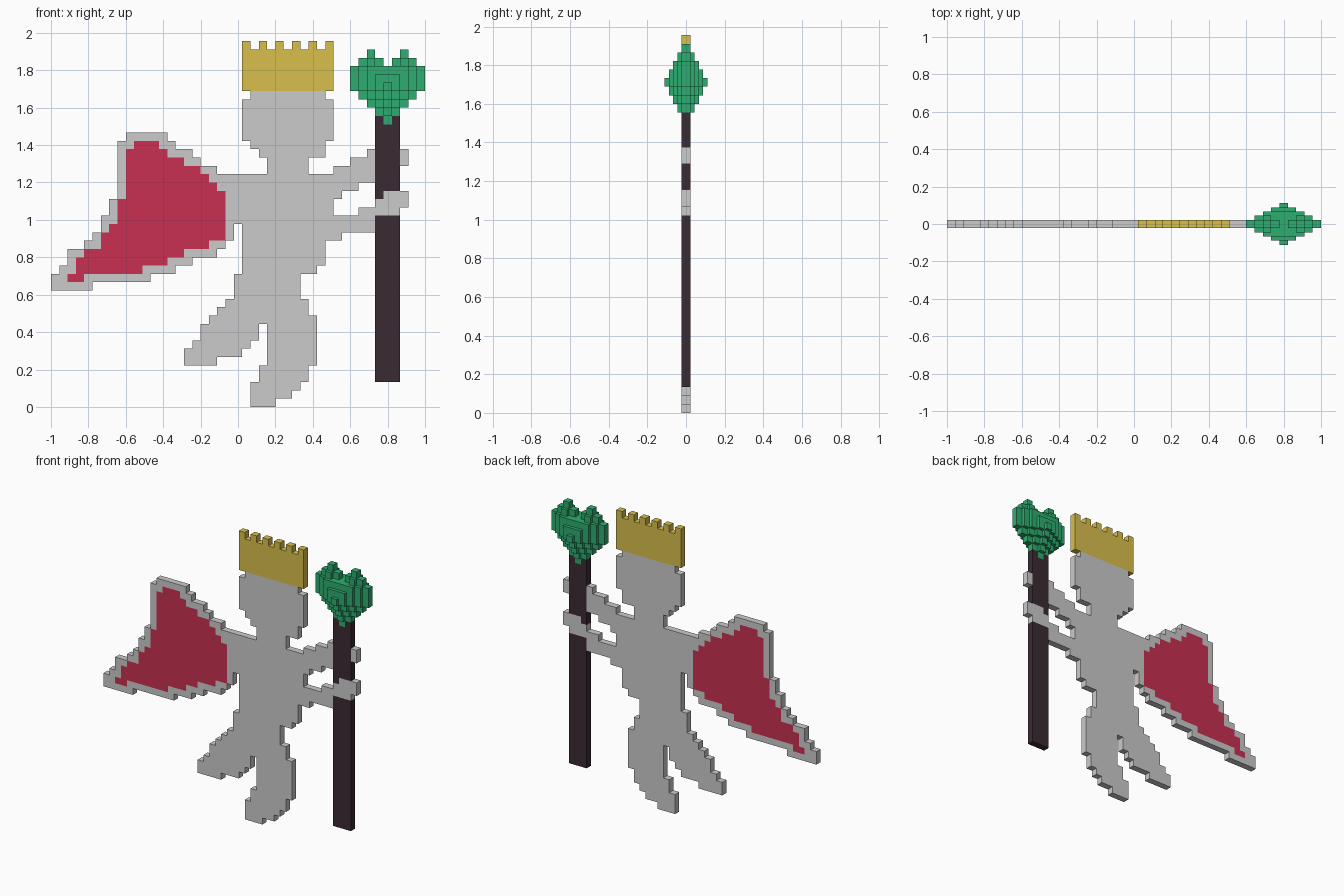
import bpy, bmesh

if "Cube" in bpy.data.objects:
    bpy.data.objects.remove(bpy.data.objects["Cube"])

U = 2 / 45  # block size


def cells(runs):
    """Expand (row0, row1, col0, col1) blocks, ends exclusive, into a set of cells."""
    return {(c, r) for r0, r1, c0, c1 in runs for r in range(r0, r1) for c in range(c0, c1)}


def build(name, heights, color=None):
    """Blocky relief, symmetric in y: heights maps cell -> half thickness in blocks."""
    bm = bmesh.new()

    def quad(pts):
        bm.faces.new([bm.verts.new((-1 + x * U, y * U, z * U)) for x, y, z in pts])

    for (c, r), h in heights.items():
        a, b, d, e = (c, r), (c + 1, r), (c + 1, r + 1), (c, r + 1)
        quad([(x, -h, z) for x, z in (a, b, d, e)])
        quad([(x, h, z) for x, z in (e, d, b, a)])
        for p, q, n in ((a, b, (c, r - 1)), (b, d, (c + 1, r)),
                        (d, e, (c, r + 1)), (e, a, (c - 1, r))):
            low = heights.get(n, 0)
            if low >= h:
                continue
            spans = [(-h, -low), (low, h)] if low else [(-h, h)]
            for y0, y1 in spans:
                quad([(p[0], y0, p[1]), (p[0], y1, p[1]), (q[0], y1, q[1]), (q[0], y0, q[1])])
    bmesh.ops.remove_doubles(bm, verts=bm.verts, dist=1e-4)
    bmesh.ops.dissolve_limit(bm, angle_limit=0.01, verts=bm.verts, edges=bm.edges)
    me = bpy.data.meshes.new(name)
    bm.to_mesh(me)
    bm.free()
    ob = bpy.data.objects.new(name, me)
    bpy.context.collection.objects.link(ob)
    if color:
        mat = bpy.data.materials.new(name + "_color")
        mat.diffuse_color = (*color, 1)
        mat.use_nodes = True
        mat.node_tree.nodes["Principled BSDF"].inputs["Base Color"].default_value = mat.diffuse_color
        me.materials.append(mat)


def flat(cell_set):
    return {c: 0.5 for c in cell_set}


# Standing leg and raised leg
legs = cells([
    (0, 1, 24, 27), (1, 2, 24, 29), (2, 3, 24, 30), (3, 5, 25, 31), (5, 10, 26, 32),
    (5, 6, 16, 20), (6, 7, 16, 23), (7, 8, 17, 24), (8, 10, 18, 25),
    (10, 11, 19, 32), (11, 12, 20, 31), (12, 13, 21, 31), (13, 16, 22, 30)])

# Torso and head
torso = cells([(16, 17, 23, 32), (17, 20, 23, 33), (20, 22, 23, 34), (22, 28, 22, 34)])
head = cells([(28, 30, 26, 31), (30, 31, 25, 33), (31, 32, 24, 33),
              (32, 37, 23, 34), (37, 38, 24, 33)])

# Two arms, with hands around the staff
arms = cells([
    (20, 21, 33, 35), (21, 23, 34, 39), (23, 24, 37, 42), (24, 25, 39, 43), (25, 26, 40, 43),
    (25, 26, 34, 35), (26, 27, 34, 37), (27, 29, 34, 39), (29, 30, 36, 39), (30, 31, 38, 39),
    (29, 31, 42, 43)])

# Wing outline and its coloured inner panel
wing = cells([
    (14, 15, 0, 5), (15, 16, 0, 12), (16, 17, 1, 15), (17, 18, 2, 17), (18, 19, 2, 20),
    (19, 20, 4, 21), (20, 21, 5, 22), (21, 23, 6, 22), (23, 25, 7, 22), (25, 28, 8, 22),
    (28, 29, 8, 20), (29, 30, 8, 18), (30, 31, 8, 17), (31, 32, 8, 15), (32, 33, 9, 14)])
panel = cells([
    (15, 16, 2, 4), (16, 17, 3, 11), (17, 18, 3, 14), (18, 19, 4, 16), (19, 20, 6, 19),
    (20, 21, 6, 21), (21, 22, 7, 21), (22, 25, 8, 21), (25, 26, 9, 21), (26, 27, 9, 21),
    (27, 28, 9, 19), (28, 29, 9, 18), (29, 30, 9, 16), (30, 31, 9, 14), (31, 32, 10, 13)])
panel -= cells([(26, 27, 20, 21)])

figure = (legs | torso | head | arms | wing) - panel
build("winged_figure", flat(figure))
build("wing_panel", flat(panel), (0.58, 0.03, 0.085))

# Crown with six teeth
crown = cells([(38, 43, 23, 34)] + [(43, 44, c, c + 1) for c in range(23, 34, 2)])
build("crown", flat(crown), (0.70, 0.52, 0.075))

# Heart: stepped thickness growing from the outline to the middle
heart_runs = [(34 + i, 35 + i, 40 - i, 41 + i) for i in range(4)]
heart_runs += [(r, r + 1, 36, 45) for r in (38, 39, 40)]
heart_runs += [(41, 42, 37, 40), (41, 42, 41, 44), (42, 43, 38, 39), (42, 43, 42, 43)]
heart = {}
for r0, r1, c0, c1 in heart_runs:
    for c in range(c0, c1):
        heart[c, r0] = 0.5 * min(c - c0 + 1, c1 - c, 43 - r0)
build("staff_heart", heart, (0.027, 0.42, 0.16))

# Staff
staff = cells([(3, 35, 39, 42)]) - figure - set(heart)
build("staff", flat(staff), (0.042, 0.023, 0.032))
